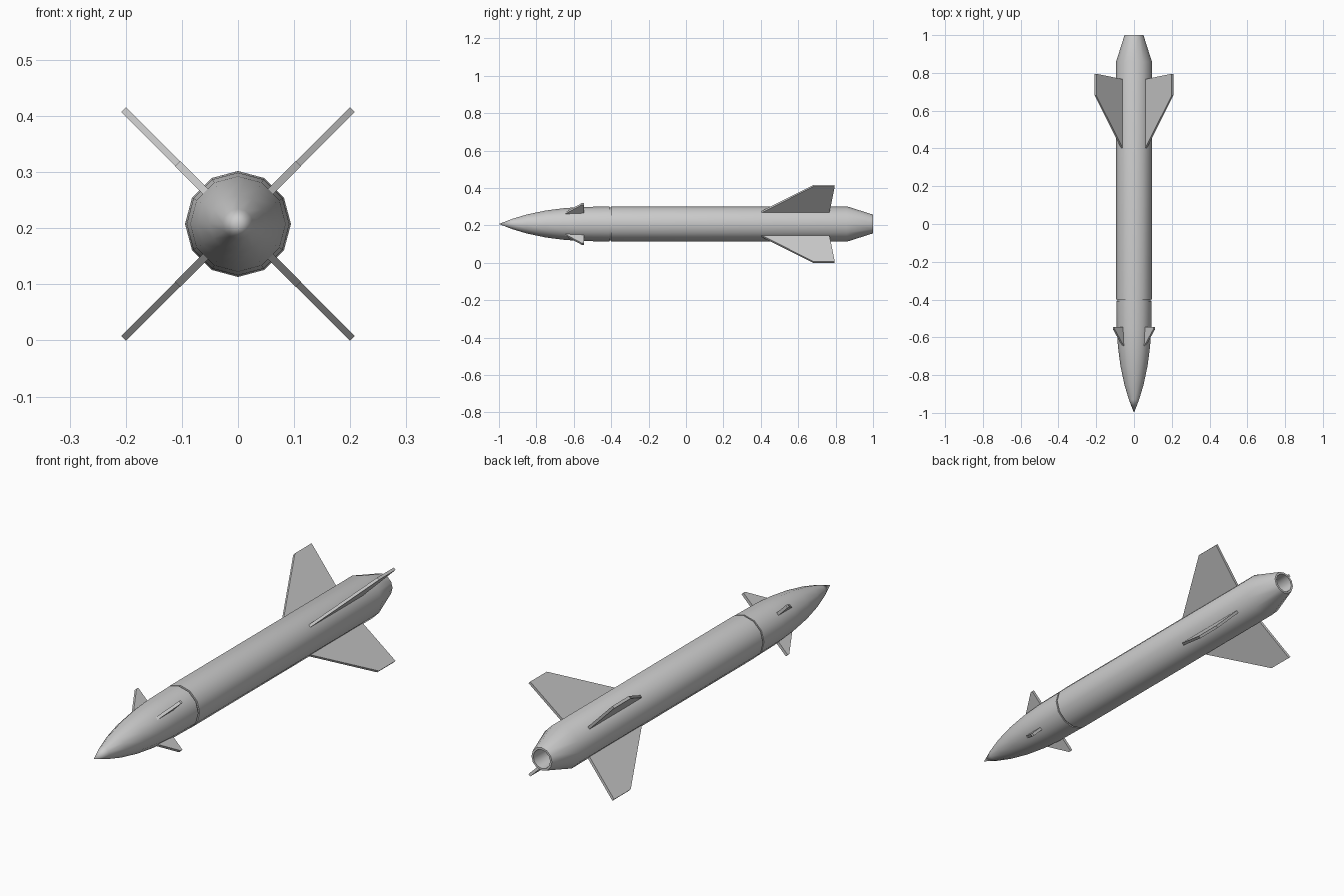
import bpy, bmesh, math

if "Cube" in bpy.data.objects:
    bpy.data.objects.remove(bpy.data.objects["Cube"])

CZ = 0.2075   # height of the body axis
SIDES = 12


def finish(bm, name, angle):
    bmesh.ops.recalc_face_normals(bm, faces=bm.faces)
    mesh = bpy.data.meshes.new(name)
    bm.to_mesh(mesh)
    bm.free()
    ob = bpy.data.objects.new(name, mesh)
    bpy.context.collection.objects.link(ob)
    bpy.ops.object.select_all(action='DESELECT')
    ob.select_set(True)
    bpy.context.view_layer.objects.active = ob
    if angle:
        bpy.ops.object.shade_smooth_by_angle(angle=math.radians(angle))
    return ob


def lathe(name, profile):
    """Revolve (y, radius) points around the body axis."""
    bm = bmesh.new()
    rings = []
    for y, r in profile:
        if r == 0:
            rings.append([bm.verts.new((0, y, CZ))] * SIDES)
        else:
            angles = [2 * math.pi * i / SIDES for i in range(SIDES)]
            rings.append([bm.verts.new((r * math.sin(a), y, CZ + r * math.cos(a)))
                          for a in angles])
    for a, b in zip(rings, rings[1:]):
        for i in range(SIDES):
            j = (i + 1) % SIDES
            bm.faces.new(list(dict.fromkeys((a[i], a[j], b[j], b[i]))))
    return finish(bm, name, 35)


def fins(name, outline, thickness):
    """Four flat plates in an X, outline given as (y, distance from axis)."""
    for k in range(4):
        a = math.radians(45 + 90 * k)
        c, s = math.cos(a), math.sin(a)
        bm = bmesh.new()
        sides = [[bm.verts.new((r * c - t * s, y, CZ + r * s + t * c)) for y, r in outline]
                 for t in (-thickness / 2, thickness / 2)]
        bm.faces.new(sides[0])
        bm.faces.new(sides[1][::-1])
        n = len(outline)
        for i in range(n):
            j = (i + 1) % n
            bm.faces.new((sides[0][i], sides[0][j], sides[1][j], sides[1][i]))
        finish(bm, f"{name}_{k + 1}", 0)


# Pointed nose, with a short neck forming the seam groove
lathe("nose_cone", [(-1, 0), (-0.93, 0.027), (-0.85, 0.051), (-0.75, 0.072),
                    (-0.65, 0.085), (-0.55, 0.0915), (-0.408, 0.0935),
                    (-0.408, 0.088), (-0.39, 0.088), (-0.39, 0)])

# Body tube, tapered tail and hollow nozzle
lathe("body", [(-0.4, 0), (-0.4, 0.0945), (0.86, 0.0945), (1, 0.05),
               (1, 0.041), (0.88, 0.036), (0.88, 0)])

# Large rear fins and small forward fins
fins("rear_fin", [(0.385, 0.078), (0.68, 0.288), (0.795, 0.288), (0.765, 0.078)], 0.012)
fins("front_fin", [(-0.655, 0.076), (-0.556, 0.152), (-0.545, 0.152), (-0.545, 0.07)], 0.013)
